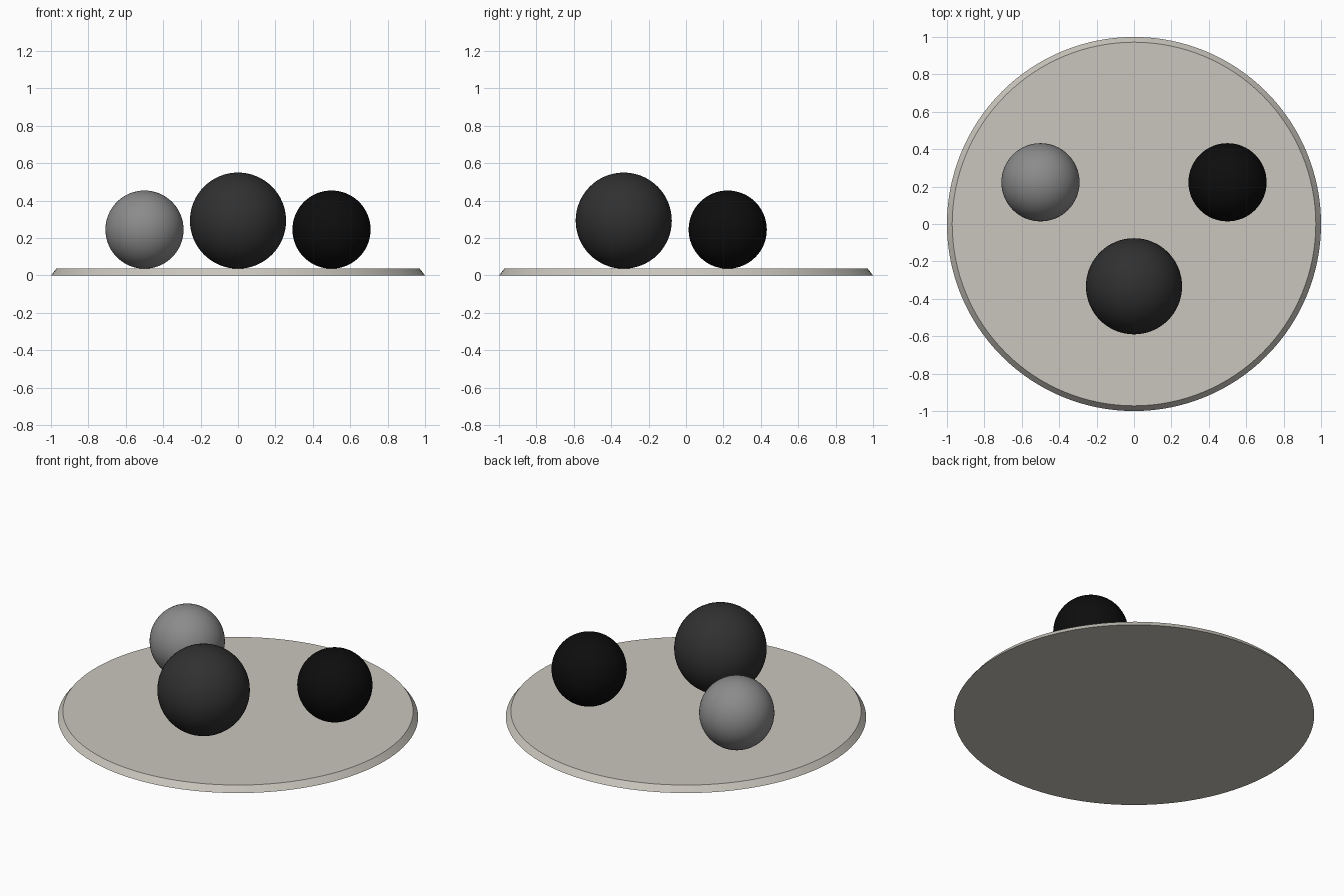
import bpy
import math

cube = bpy.data.objects.get("Cube")
if cube:
    bpy.data.objects.remove(cube, do_unlink=True)


def make_material(name, rgb):
    mat = bpy.data.materials.new(name)
    mat.use_nodes = True
    color = (*rgb, 1.0)
    mat.diffuse_color = color
    mat.node_tree.nodes["Principled BSDF"].inputs["Base Color"].default_value = color
    return mat


def finish(name, mat):
    obj = bpy.context.object
    obj.name = name
    obj.data.name = name
    obj.data.materials.append(mat)
    bpy.ops.object.shade_smooth_by_angle(angle=math.radians(30))
    return obj


def ball(name, radius, location, mat):
    bpy.ops.mesh.primitive_uv_sphere_add(
        segments=64, ring_count=32, radius=radius, location=location)
    return finish(name, mat)


stone = make_material("warm stone", (0.59, 0.565, 0.51))
grey = make_material("mid grey", (0.26, 0.26, 0.26))
charcoal = make_material("charcoal", (0.03, 0.03, 0.03))
black = make_material("black", (0.004, 0.004, 0.004))

# Thin round plate with a sloping rim
HEIGHT = 0.036
bpy.ops.mesh.primitive_cone_add(
    vertices=128, radius1=1.0, radius2=0.972, depth=HEIGHT,
    location=(0, 0, HEIGHT / 2))
finish("round_plate", stone)

# Three balls resting on the plate
SMALL, LARGE = 0.209, 0.257
ball("large_front_ball", LARGE, (0, -0.333, HEIGHT + LARGE), charcoal)
for name, side, mat in (("right_ball", -1, grey), ("left_ball", 1, black)):
    ball(name, SMALL, (side * 0.5, 0.223, HEIGHT + SMALL), mat)
